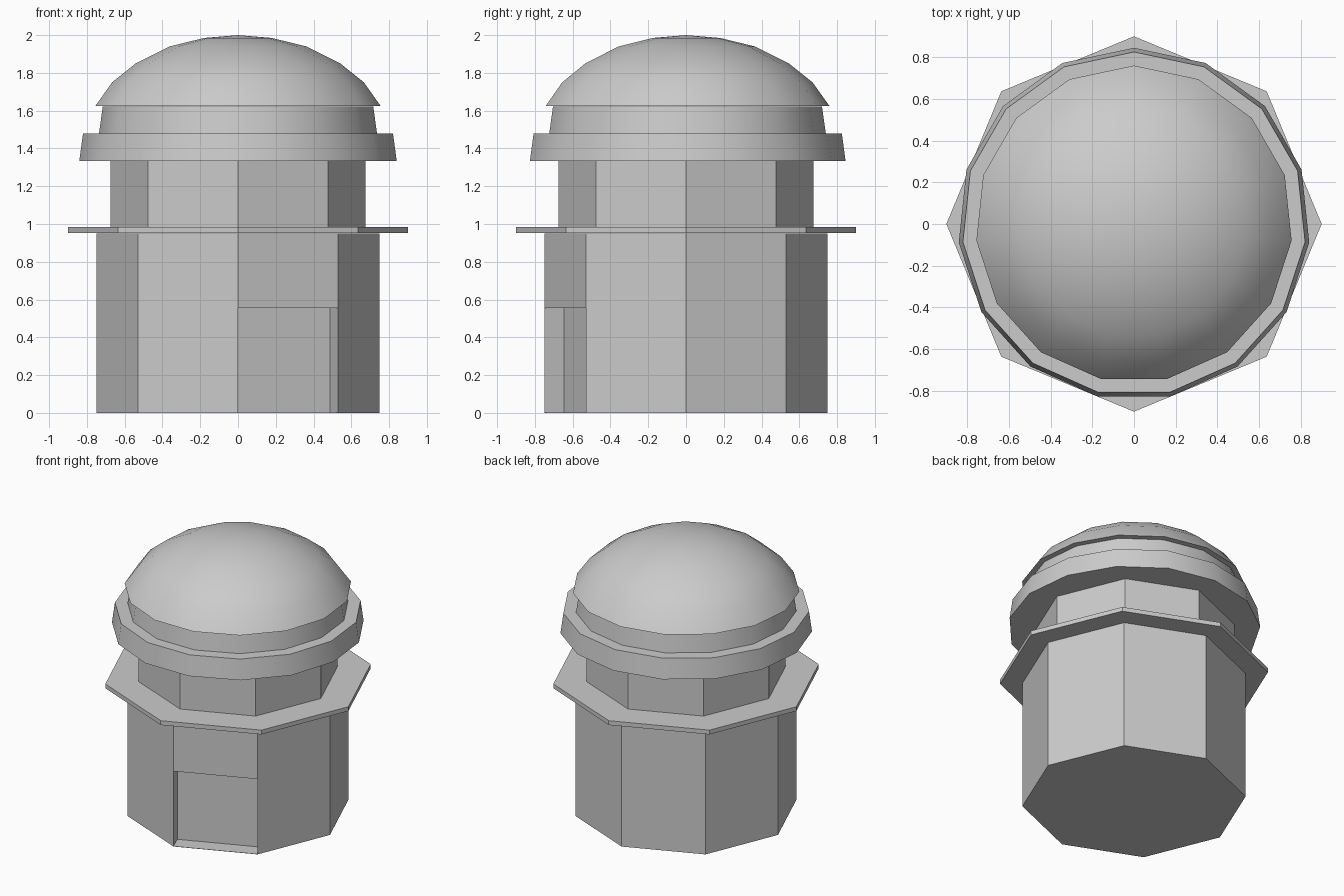
import bpy, bmesh, math
from mathutils import Vector

cube = bpy.data.objects.get("Cube")
if cube:
    bpy.data.objects.remove(cube, do_unlink=True)

grey = bpy.data.materials.new("plain grey")
grey.use_nodes = True
colour = (0.6, 0.6, 0.6, 1)
grey.diffuse_color = colour
grey.node_tree.nodes["Principled BSDF"].inputs["Base Color"].default_value = colour


def finish(bm, name, smooth=False):
    mesh = bpy.data.meshes.new(name)
    bm.to_mesh(mesh)
    bm.free()
    mesh.materials.append(grey)
    obj = bpy.data.objects.new(name, mesh)
    bpy.context.collection.objects.link(obj)
    if smooth:
        bpy.ops.object.select_all(action='DESELECT')
        obj.select_set(True)
        bpy.context.view_layer.objects.active = obj
        bpy.ops.object.shade_smooth_by_angle(angle=math.radians(35))


def lathe(profile, sides, start=0.0):
    """Closed solid of stacked rings; a zero radius makes a pole."""
    bm = bmesh.new()
    rings = []
    for r, z in profile:
        count = sides if r > 0 else 1
        rings.append([bm.verts.new((r * math.cos(start + math.tau * i / sides),
                                    r * math.sin(start + math.tau * i / sides), z))
                      for i in range(count)])
    for low, high in zip(rings, rings[1:]):
        for i in range(sides):
            j = (i + 1) % sides
            top = [high[j], high[i]] if len(high) > 1 else [high[0]]
            bm.faces.new([low[i], low[j]] + top)
    bm.faces.new(rings[0][::-1])
    if len(rings[-1]) > 1:
        bm.faces.new(rings[-1])
    return bm


# Octagonal base with a doorway recessed into one front face
bm = lathe([(0.75, 0), (0.75, 0.95)], 8)
direction = Vector((math.sin(math.pi / 8), -math.cos(math.pi / 8), 0))


def door_face():
    walls = [f for f in bm.faces if f.normal.dot(direction) > 0.99]
    return min(walls, key=lambda f: abs(f.calc_center_median().z - 0.28))


bm.normal_update()
for z in (0.002, 0.555):
    face = door_face()
    bmesh.ops.bisect_plane(bm, geom=[face, *face.edges, *face.verts],
                           plane_co=(0, 0, z), plane_no=(0, 0, 1))
    bm.normal_update()
panel = bmesh.ops.extrude_discrete_faces(bm, faces=[door_face()])["faces"][0]
bmesh.ops.translate(bm, verts=panel.verts, vec=direction * -0.113)
finish(bm, "base")

# Walkway slab and upper drum
finish(lathe([(0.9, 0.953), (0.9, 0.985)], 8), "walkway")
finish(lathe([(0.675, 0.985), (0.675, 1.34)], 8), "upper_drum")

# Fifteen-sided roof tiers and dome, one corner pointing back
back = math.pi / 2
finish(lathe([(0.845, 1.333), (0.825, 1.48)], 15, back), "lower_roof_ring", True)
finish(lathe([(0.74, 1.48), (0.72, 1.622)], 15, back), "upper_roof_ring", True)
finish(lathe([(0.76, 1.624), (0.67, 1.75), (0.545, 1.85), (0.365, 1.94),
              (0.18, 1.985), (0, 2.0)], 15, back), "dome", True)
